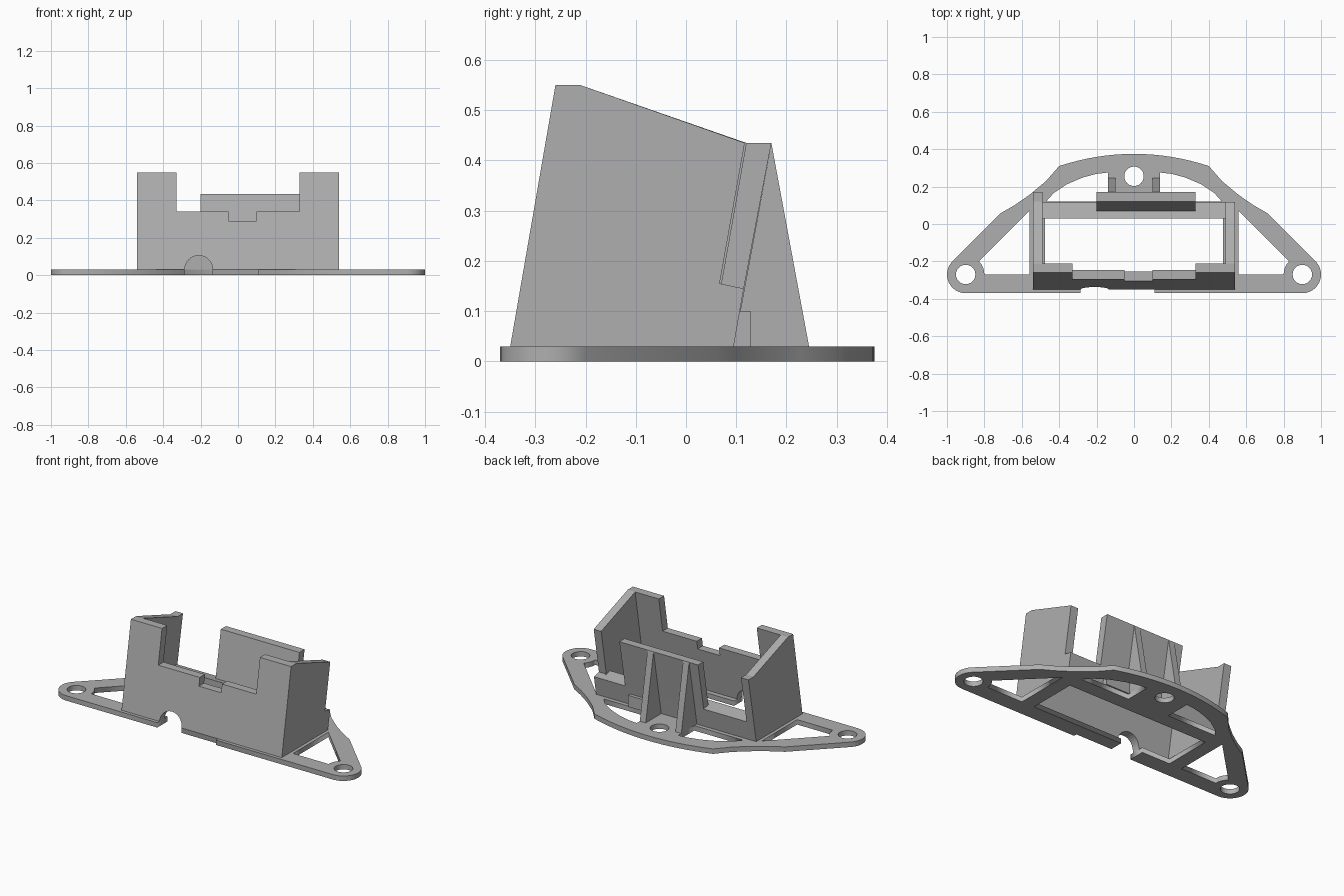
import bpy, bmesh
from math import sin, cos, radians

cube = bpy.data.objects.get("Cube")
if cube:
    bpy.data.objects.remove(cube, do_unlink=True)

grey = bpy.data.materials.new("plain_grey")
grey.use_nodes = True
color = (0.43, 0.43, 0.43, 1)
grey.diffuse_color = color
grey.node_tree.nodes["Principled BSDF"].inputs["Base Color"].default_value = color

BASE = 0.03     # plate thickness
LEAN = 0.173    # backward lean of the front wall


def arc(cx, cy, r, start, end, n=12):
    angles = [radians(start + (end - start) * i / n) for i in range(n + 1)]
    return [(cx + r * cos(a), cy + r * sin(a)) for a in angles]


def mirror(points):
    return [(-x, y) for x, y in reversed(points)]


def prism(name, points, start, end, place):
    """Extrude a closed profile from start to end; place maps (u, v, depth) to xyz."""
    bm = bmesh.new()
    a, b = ([bm.verts.new(place(u, v, d)) for u, v in points] for d in (start, end))
    bm.faces.new(a)
    bm.faces.new(b)
    for i in range(len(a)):
        j = (i + 1) % len(a)
        bm.faces.new((a[i], a[j], b[j], b[i]))
    bmesh.ops.recalc_face_normals(bm, faces=bm.faces)
    mesh = bpy.data.meshes.new(name)
    bm.to_mesh(mesh)
    bm.free()
    mesh.materials.append(grey)
    ob = bpy.data.objects.new(name, mesh)
    bpy.context.collection.objects.link(ob)
    return ob


def across(u, v, d):
    return (d, u, v)


def leaning(u, v, d):
    return (u, d + (v - BASE) * LEAN, v)


# Base plate: rounded ears, bowed back, central opening joined to the cable slot
half = arc(0.9, -0.27, 0.1, -90, 45)
half += [(0.71, 0.06), (0.64, 0.10), (0.56, 0.155), (0.47, 0.23)]
half += [(x / 20, 0.375 - 0.406 * (x / 20) ** 2) for x in range(8, 0, -1)]
inner = [(-0.285, -0.37), (-0.285, -0.27), (-0.475, -0.27), (-0.475, 0.03),
         (0.475, 0.03), (0.475, -0.27), (-0.135, -0.27), (-0.135, -0.35),
         (0.11, -0.35), (0.11, -0.37)]
outline = half + [(0, 0.375)] + mirror(half) + inner
side_cut = [(0.56, 0.07), (0.56, -0.27)] + arc(0.9, -0.27, 0.1, 180, 135, 5)
back_cut = [(0.14, 0.12), (0.47, 0.12), (0.43, 0.165), (0.36, 0.212),
            (0.27, 0.25), (0.2, 0.268), (0.14, 0.275)]
loops = [outline, side_cut, mirror(side_cut), back_cut, mirror(back_cut)]
loops += [arc(x, y, 0.052, 0, 345, 23) for x, y in ((0.9, -0.27), (-0.9, -0.27), (0, 0.255))]

curve = bpy.data.curves.new("base_plate", "CURVE")
curve.dimensions = "2D"
curve.fill_mode = "BOTH"
curve.extrude = BASE / 2
for loop in loops:
    spline = curve.splines.new("POLY")
    spline.points.add(len(loop) - 1)
    for p, (x, y) in zip(spline.points, loop):
        p.co = (x, y, 0, 1)
    spline.use_cyclic_u = True
curve.materials.append(grey)
plate = bpy.data.objects.new("base_plate", curve)
plate.location.z = BASE / 2
bpy.context.collection.objects.link(plate)
bpy.ops.object.select_all(action="DESELECT")
plate.select_set(True)
bpy.context.view_layer.objects.active = plate
bpy.ops.object.convert(target="MESH")

# Front wall with stepped notch and cable arch
front = [(-0.54, BASE)] + arc(-0.21, BASE, 0.075, 180, 0, 16)
front += [(0.54, BASE), (0.54, 0.55), (0.33, 0.55), (0.33, 0.34), (0.1, 0.34),
          (0.1, 0.29), (-0.05, 0.29), (-0.05, 0.34), (-0.33, 0.34),
          (-0.33, 0.55), (-0.54, 0.55)]
prism("front_wall", front, -0.35, -0.3, leaning)

# Side walls: the left one is notched above the low back wall
side = [(-0.35, BASE), (-0.26, 0.55), (-0.21, 0.55)]
left_end = [(0.117, 0.435), (0.067, 0.155), (0.115, 0.145), (0.095, BASE)]
right_end = [(0.12, 0.435), (0.17, 0.435), (0.095, BASE)]
prism("left_wall", side + left_end, 0.49, 0.54, across)
prism("right_wall", side + right_end, -0.54, -0.49, across)

# Low back wall and the tall panel above it
low = [(0.03, BASE), (0.03, 0.162), (0.115, 0.145), (0.095, BASE)]
prism("low_back_wall", low, -0.49, 0.49, across)
panel = [(0.07, 0.154), (0.12, 0.435), (0.17, 0.435), (0.115, 0.145)]
prism("back_panel", panel, -0.2, 0.33, across)
foot = [(0.09, BASE), (0.09, 0.1), (0.128, 0.1), (0.128, BASE)]
prism("back_foot", foot, 0.14, 0.3, across)

# Triangular ribs bracing the panel
rib = [(0.095, BASE), (0.17, 0.435), (0.245, BASE)]
for name, x in (("left_rib", 0.1), ("right_rib", -0.14)):
    prism(name, rib, x, x + 0.04, across)
